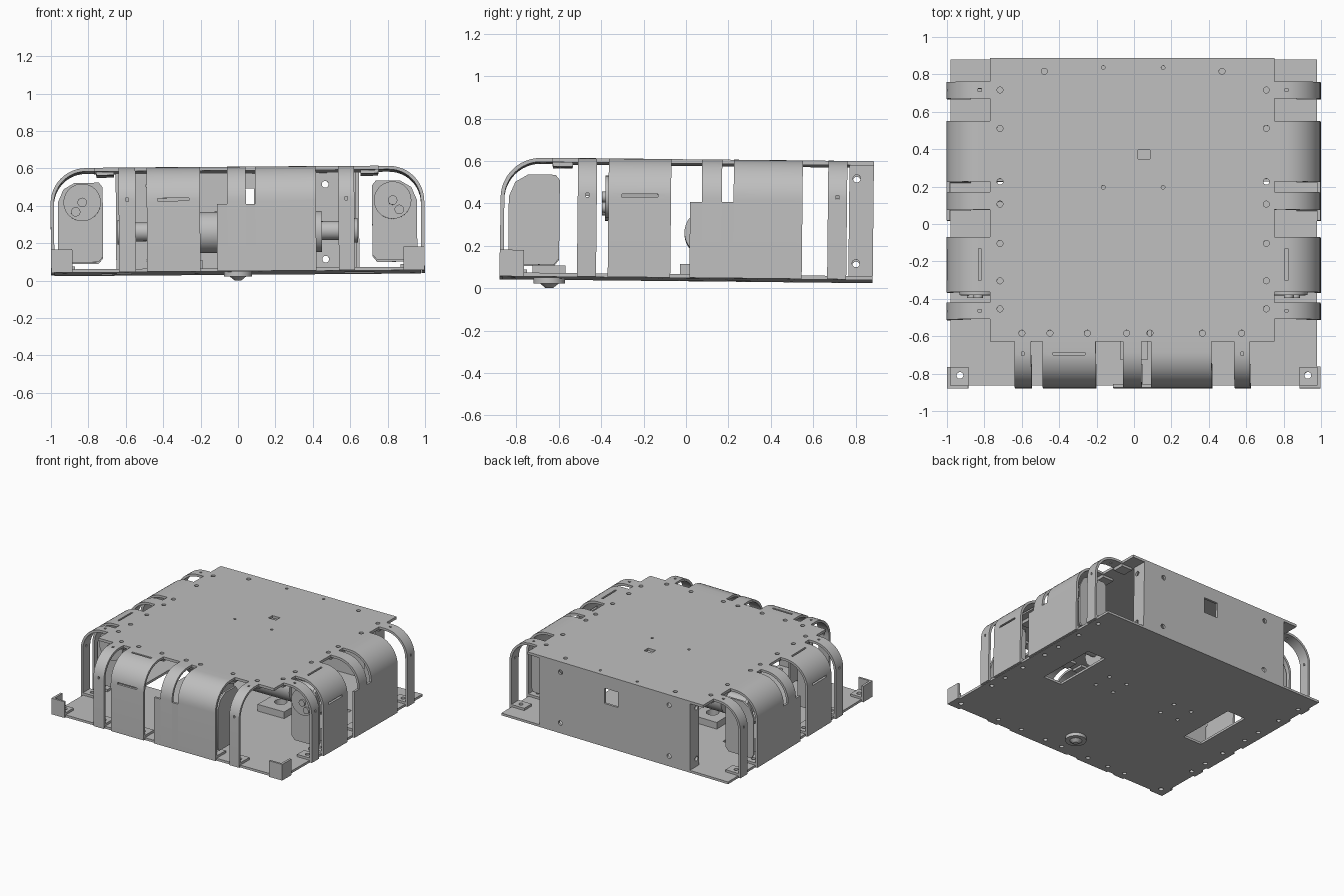
import bpy, bmesh, math
from mathutils import Matrix, Vector

old = bpy.data.objects.get("Cube")
if old:
    bpy.data.objects.remove(old)

grey = bpy.data.materials.new("plain_grey")
grey.use_nodes = True
COLOR = (0.52, 0.52, 0.52, 1)
grey.diffuse_color = COLOR
grey.node_tree.nodes["Principled BSDF"].inputs["Base Color"].default_value = COLOR
parts = []


def make(name, bm):
    mesh = bpy.data.meshes.new(name)
    bm.to_mesh(mesh)
    bm.free()
    mesh.materials.append(grey)
    obj = bpy.data.objects.new(name, mesh)
    bpy.context.collection.objects.link(obj)
    parts.append(obj)
    return obj


def add_box(bm, lo, hi):
    lo, hi = Vector(lo), Vector(hi)
    m = Matrix.Translation((lo + hi) / 2) @ Matrix.Diagonal((*(hi - lo), 1))
    bmesh.ops.create_cube(bm, size=1, matrix=m)


def add_cyl(bm, p, q, r, r2=None, sides=24):
    p, q = Vector(p), Vector(q)
    turn = (q - p).to_track_quat("Z", "Y").to_matrix().to_4x4()
    bmesh.ops.create_cone(bm, cap_ends=True, segments=sides, radius1=r,
                          radius2=r if r2 is None else r2, depth=(q - p).length,
                          matrix=Matrix.Translation((p + q) / 2) @ turn)


def box(name, lo, hi):
    bm = bmesh.new()
    add_box(bm, [min(a, b) for a, b in zip(lo, hi)], [max(a, b) for a, b in zip(lo, hi)])
    return make(name, bm)


def cyl(name, p, q, r, r2=None):
    bm = bmesh.new()
    add_cyl(bm, p, q, r, r2, 40)
    return make(name, bm)


def apply(obj):
    bpy.context.view_layer.objects.active = obj
    for mod in list(obj.modifiers):
        bpy.ops.object.modifier_apply(modifier=mod.name)


def cut(obj, bm):
    cutter = make("cutter", bm)
    parts.remove(cutter)
    cutter.hide_render = True
    mod = obj.modifiers.new("holes", "BOOLEAN")
    mod.operation, mod.solver, mod.object = "DIFFERENCE", "EXACT", cutter
    apply(obj)
    bpy.data.objects.remove(cutter)


# Sides as maps from (outward, along, up) to the model's axes
SIDES = {
    "left": lambda d, u, z: (d, u, z),
    "right": lambda d, u, z: (-d, u, z),
    "front": lambda d, u, z: (u, 0.12 - d, z),
}
SIDE_BANDS = {"narrow_front": (-.515, -.425), "wide_front": (-.37, -.075),
              "middle": (.07, .165), "wide_rear": (.22, .545), "narrow_rear": (.665, .755)}
FRONT_BANDS = {"narrow_right": (-.635, -.545), "wide_right": (-.485, -.2),
               "middle": (-.055, .045), "wide_left": (.095, .42), "narrow_left": (.54, .625)}

# Bent strap: a vertical leg, a quarter bend and a tab under the top plate
ARC = [(0.81 + 0.18 * math.cos(i * math.pi / 24), 0.413 + 0.18 * math.sin(i * math.pi / 24))
       for i in range(13)]
PATH = [(0.99, 0.042)] + ARC + [(0.75, 0.593), (0.745, 0.572), (0.66, 0.572)]


def strap(name, to, u0, u1):
    bm = bmesh.new()
    rows = [[bm.verts.new(to(d, u, z)) for u in (u0, u1)] for d, z in PATH]
    for a, b in zip(rows, rows[1:]):
        bm.faces.new((a[0], a[1], b[1], b[0]))
    bmesh.ops.recalc_face_normals(bm, faces=bm.faces)
    obj = make(name, bm)
    mod = obj.modifiers.new("sheet", "SOLIDIFY")
    mod.thickness, mod.offset, mod.use_even_offset = 0.018, 0, True
    apply(obj)
    return obj


def slot(bm, to, u0, u1, d0, d1, z0, z1):
    a, b = to(d0, u0, z0), to(d1, u1, z1)
    add_box(bm, [min(p) for p in zip(a, b)], [max(p) for p in zip(a, b)])


def rib(name, to, u):
    # Flat end wall with clipped corners inside a wide strap
    outline = [(.72, .13), (.745, .1), (.945, .1), (.96, .13), (.96, .42),
               (.93, .49), (.87, .525), (.74, .525), (.72, .5)]
    bm = bmesh.new()
    face = bm.faces.new([bm.verts.new(to(d, u, z)) for d, z in outline])
    new = bmesh.ops.extrude_face_region(bm, geom=[face])["geom"]
    shift = Vector(to(0, 0.015, 0)) - Vector(to(0, 0, 0))
    bmesh.ops.translate(bm, vec=shift, verts=[v for v in new if isinstance(v, bmesh.types.BMVert)])
    bmesh.ops.recalc_face_normals(bm, faces=bm.faces)
    make(name, bm)


base_holes = bmesh.new()
for side, to in SIDES.items():
    bands = FRONT_BANDS if side == "front" else SIDE_BANDS
    for label, (u0, u1) in bands.items():
        obj = strap(f"{side}_{label}_strap", to, u0, u1)
        mid = (u0 + u1) / 2
        bm = bmesh.new()
        if label.startswith("narrow") or label in ("wide_front", "wide_right"):
            # Long slots on the wide strap, small ones on the narrow straps
            half, gap = (.085, .007) if label.startswith("wide") else (.007, .009)
            slot(bm, to, mid - half, mid + half, .9, 1.1, .427 - gap, .427 + gap)
            slot(bm, to, mid - half, mid + half, .82 - gap, .82 + gap, .5, .7)
            cut(obj, bm)
        else:
            bm.free()
        # Foot screwed to the base
        foot = box(f"{side}_{label}_foot", to(.87, u0, .056), to(.985, u1, .076))
        bm = bmesh.new()
        for u in ([mid] if u1 - u0 < .2 else [u0 + .05, u1 - .05]):
            add_cyl(bm, to(.93, u, 0), to(.93, u, .2), .016)
            add_cyl(base_holes, to(.93, u, 0), to(.93, u, .2), .016)
        cut(foot, bm)
    # Low panels that widen the middle straps
    m0, w0 = bands["middle"], list(bands.values())[3]
    box(f"{side}_low_panel_a", to(.981, m0[0] - .055, .042), to(.999, m0[0], .4))
    box(f"{side}_low_panel_b", to(.981, m0[1], .042), to(.999, w0[0], .4))
    rib(f"{side}_rib_a", to, list(bands.values())[1][0] + .005)
    rib(f"{side}_rib_b", to, w0[1] - .02)

# Base plate with wheel openings and mounting holes
base = box("base_plate", (-.98, -.865, .04), (.98, .88, .058))
for s in (-1, 1):
    add_box(base_holes, (s * .65 - .08, -.13, 0), (s * .65 + .08, .36, .2))
    add_cyl(base_holes, (s * .93, -.81, 0), (s * .93, -.81, .2), .018)
    for dx in (-.08, .08):
        for y in (.03, .18):
            add_cyl(base_holes, (s * .3 + dx, y, 0), (s * .3 + dx, y, .2), .014)
cut(base, base_holes)

# Top plate with screw holes and a small square opening
top = box("top_plate", (-.765, -.635, .582), (.755, .88, .602))
bm = bmesh.new()
add_box(bm, (.025, .34, .5), (.09, .39, .7))
spots = [(s * .712, y, .016) for s in (-1, 1) for y in (.71, .505, .22, .1, -.11, -.31, -.46)]
spots += [(x, -.59, .016) for x in (-.595, -.445, -.245, -.035, .09, .37, .58)]
spots += [(s * .16, y, .01) for s in (-1, 1) for y in (.19, .83)]
spots += [(s * .475, .81, .016) for s in (-1, 1)]
for x, y, r in spots:
    add_cyl(bm, (x, y, .5), (x, y, .7), r)
cut(top, bm)

# Back panel with a square window and folded side flanges
panel = box("back_panel", (-.65, .862, .058), (.65, .88, .582))
bm = bmesh.new()
add_box(bm, (-.03, .8, .38), (.09, .95, .5))
for s in (-1, 1):
    for z in (.12, .52):
        add_cyl(bm, (s * .47, .8, z), (s * .47, .95, z), .018)
cut(panel, bm)
for s in (-1, 1):
    flange = box("back_panel_flange", (s * .632, .765, .058), (s * .65, .865, .582))
    bm = bmesh.new()
    for z in (.12, .52):
        add_cyl(bm, (s * .5, .8, z), (s * .8, .8, z), .018)
    cut(flange, bm)

    # Drive motor on a mounting block, with shaft and hub
    block = box("motor_mount", (s * .19, -.03, .058), (s * .42, .22, .11))
    bm = bmesh.new()
    add_cyl(bm, (s * .3, .1, 0), (s * .3, .1, .2), .045)
    cut(block, bm)
    cyl("motor", (s * .1, .1, .26), (s * .45, .1, .26), .11)
    cyl("motor_shaft", (s * .45, .1, .265), (s * .62, .1, .265), .05)
    cyl("motor_hub", (s * .62, .1, .265), (s * .642, .1, .265), .065)

    # Round drive disc on the front side rib
    cyl("side_disc", (s * .83, -.365, .42), (s * .83, -.385, .42), .1)
    cyl("disc_hub", (s * .83, -.385, .42), (s * .83, -.4, .42), .025)
    cyl("disc_pin", (s * .865, -.385, .37), (s * .865, -.4, .37), .025)

    # Front corner guards: floor pad and two low walls
    pad = box("corner_guard_pad", (s * .885, -.88, .058), (s * .998, -.765, .075))
    bm = bmesh.new()
    add_cyl(bm, (s * .93, -.81, 0), (s * .93, -.81, .2), .018)
    cut(pad, bm)
    box("corner_guard_front", (s * .885, -.88, .04), (s * .998, -.864, .165))
    box("corner_guard_side", (s * .98, -.866, .04), (s * .998, -.765, .165))

# Front caster
box("caster_mount", (-.075, -.725, .058), (.075, -.57, .1))
cyl("caster_flange", (0, -.645, .015), (0, -.645, .04), .075)
cyl("caster_ball", (0, -.645, -.006), (0, -.645, .016), .018, .045)

# Smooth the bends and give the whole body its slight lean
lean = Matrix.Rotation(-.0105, 4, "X") @ Matrix.Rotation(-.0075, 4, "Y")
bpy.ops.object.select_all(action="DESELECT")
for obj in parts:
    obj.data.transform(lean)
    obj.select_set(True)
bpy.context.view_layer.objects.active = parts[0]
bpy.ops.object.shade_smooth_by_angle()
